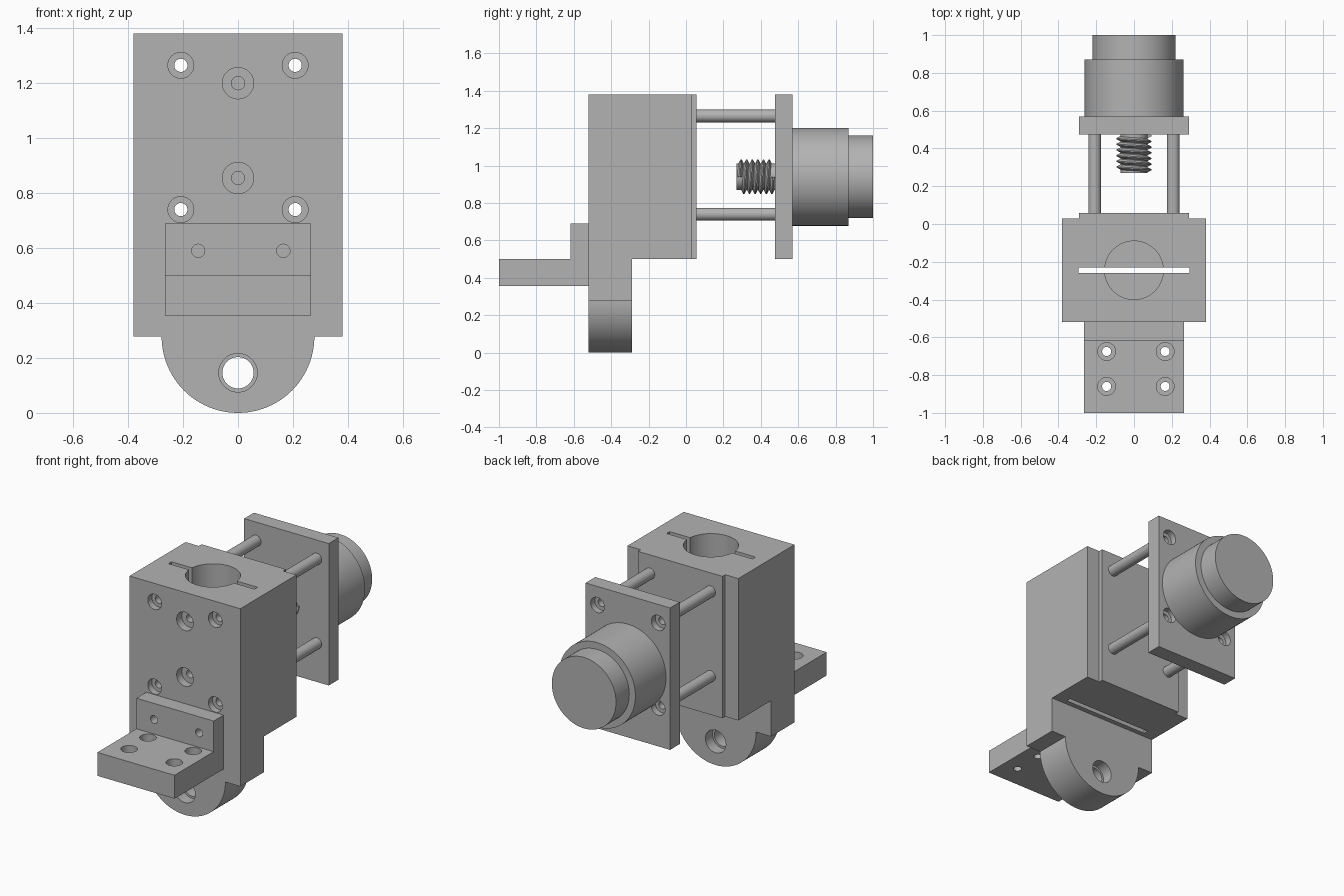
import bpy, bmesh
from math import radians, pi, cos, sin
from mathutils import Vector

cube = bpy.data.objects.get("Cube")
if cube:
    bpy.data.objects.remove(cube, do_unlink=True)

grey = bpy.data.materials.new("machined_grey")
grey.use_nodes = True
colour = (0.45, 0.45, 0.45, 1)
grey.diffuse_color = colour
grey.node_tree.nodes["Principled BSDF"].inputs["Base Color"].default_value = colour


def add(name, bm):
    bmesh.ops.recalc_face_normals(bm, faces=bm.faces)
    mesh = bpy.data.meshes.new(name)
    bm.to_mesh(mesh)
    bm.free()
    mesh.materials.append(grey)
    obj = bpy.data.objects.new(name, mesh)
    bpy.context.collection.objects.link(obj)
    return obj


def extrude(name, points, offset):
    bm = bmesh.new()
    face = bm.faces.new([bm.verts.new(p) for p in points])
    result = bmesh.ops.extrude_face_region(bm, geom=[face])
    moved = [g for g in result["geom"] if isinstance(g, bmesh.types.BMVert)]
    bmesh.ops.translate(bm, verts=moved, vec=offset)
    return add(name, bm)


def box(name, x, y, z):
    corners = [(x[0], y[0], z[0]), (x[1], y[0], z[0]),
               (x[1], y[0], z[1]), (x[0], y[0], z[1])]
    return extrude(name, corners, (0, y[1] - y[0], 0))


def rod(name, start, end, radius, sides=48):
    start, end = Vector(start), Vector(end)
    axis = end - start
    turn = axis.to_track_quat('Z', 'Y')
    ring = [start + turn @ Vector((radius * cos(2 * pi * i / sides),
                                   radius * sin(2 * pi * i / sides), 0))
            for i in range(sides)]
    return extrude(name, ring, axis)


def combine(target, tools, operation='DIFFERENCE'):
    bpy.context.view_layer.objects.active = target
    for tool in tools:
        mod = target.modifiers.new("cut", 'BOOLEAN')
        mod.operation, mod.solver, mod.object = operation, 'EXACT', tool
        bpy.ops.object.modifier_apply(modifier=mod.name)
        bpy.data.objects.remove(tool, do_unlink=True)


def smooth(obj):
    bpy.ops.object.select_all(action='DESELECT')
    obj.select_set(True)
    bpy.context.view_layer.objects.active = obj
    bpy.ops.object.shade_smooth_by_angle(angle=radians(30))


def y_hole(x, z, y0, y1, radius):
    return rod("cutter", (x, y0, z), (x, y1, z), radius)


FRONT, LUG_BACK, BACK, RAISED = -0.52, -0.29, 0.03, 0.057
TOP, STEP, LUG_Z = 1.38, 0.5, 0.278
SCREW_Z = 0.94
BOLTS = [(x, z) for x in (-0.208, 0.208) for z in (0.74, 1.265)]

# Main body: front slab with rounded lug, rear block and raised back pad
arc = [(LUG_Z * cos(pi + pi * i / 48), FRONT, LUG_Z + LUG_Z * sin(pi + pi * i / 48))
       for i in range(49)]
outline = arc + [(0.38, FRONT, LUG_Z), (0.38, FRONT, TOP),
                 (-0.38, FRONT, TOP), (-0.38, FRONT, LUG_Z)]
body = extrude("clamp_body", outline, (0, LUG_BACK - FRONT, 0))
combine(body, [box("rear", (-0.38, 0.38), (LUG_BACK, BACK), (STEP, TOP)),
               box("pad", (-0.29, 0.29), (BACK - 0.05, RAISED), (STEP, TOP))], 'UNION')

# Vertical bore, expansion slot, bolt holes and pivot hole
cuts = [rod("cutter", (0, -0.245, 0.6), (0, -0.245, TOP + 0.1), 0.155, 64),
        box("cutter", (-0.295, 0.295), (-0.26, -0.23), (0.3, TOP + 0.1))]
for x, z in BOLTS:
    cuts += [y_hole(x, z, -0.7, 0.2, 0.024), y_hole(x, z, -0.7, FRONT + 0.04, 0.047)]
for z in (0.855, 1.2):
    cuts += [y_hole(0, z, -0.7, -0.3, 0.024), y_hole(0, z, -0.7, FRONT + 0.05, 0.057)]
cuts += [y_hole(0, 0.146, -0.7, 0, 0.057),
         y_hole(0, 0.146, -0.7, FRONT + 0.07, 0.07),
         y_hole(0, 0.146, LUG_BACK - 0.07, 0, 0.07)]
combine(body, cuts)
smooth(body)

# Front mounting bracket with counterbored holes
profile = [(-1, 0.355), (FRONT, 0.355), (FRONT, 0.69), (-0.617, 0.69),
           (-0.617, STEP), (-1, STEP)]
bracket = extrude("mounting_bracket", [(-0.265, y, z) for y, z in profile], (0.53, 0, 0))
cuts = []
for x in (-0.145, 0.165):
    for y in (-0.675, -0.86):
        cuts += [rod("cutter", (x, y, 0.2), (x, y, 0.6), 0.024),
                 rod("cutter", (x, y, 0.45), (x, y, 0.6), 0.047)]
    cuts.append(y_hole(x, 0.59, -0.8, FRONT - 0.01, 0.024))
combine(bracket, cuts)
smooth(bracket)

# Rear plate
plate = box("rear_plate", (-0.29, 0.29), (0.475, 0.57), (STEP, TOP))
cuts = []
for x, z in BOLTS:
    cuts += [y_hole(x, z, 0.3, 0.8, 0.024), y_hole(x, z, 0.53, 0.8, 0.047)]
combine(plate, cuts)
smooth(plate)

# Hollow guide rods between body and rear plate
for i, (x, z) in enumerate(BOLTS):
    tube = rod(f"guide_rod_{i + 1}", (x, RAISED, z), (x, 0.475, z), 0.034)
    combine(tube, [y_hole(x, z, 0, 0.6, 0.024)])
    smooth(tube)

# Stepped adjustment knob
smooth(rod("knob", (0, 0.57, SCREW_Z), (0, 0.87, SCREW_Z), 0.262, 96))
smooth(rod("knob_cap", (0, 0.87, SCREW_Z), (0, 1, SCREW_Z), 0.22, 96))

# Screw core and helical thread
smooth(rod("screw_core", (0, 0.27, SCREW_Z), (0, 0.475, SCREW_Z), 0.072))
bm = bmesh.new()
pitch, turns, steps = 0.03, 6, 40
rows = []
for i in range(turns * steps + 1):
    a = 2 * pi * i / steps
    y = 0.272 + pitch * i / steps
    rows.append([bm.verts.new((r * cos(a), y + dy, SCREW_Z + r * sin(a)))
                 for r, dy in ((0.068, 0), (0.092, pitch * 0.4),
                               (0.092, pitch * 0.6), (0.068, pitch))])
for a, b in zip(rows, rows[1:]):
    for j in range(4):
        k = (j + 1) % 4
        bm.faces.new((a[j], a[k], b[k], b[j]))
bm.faces.new(rows[0])
bm.faces.new(rows[-1])
smooth(add("screw_thread", bm))
